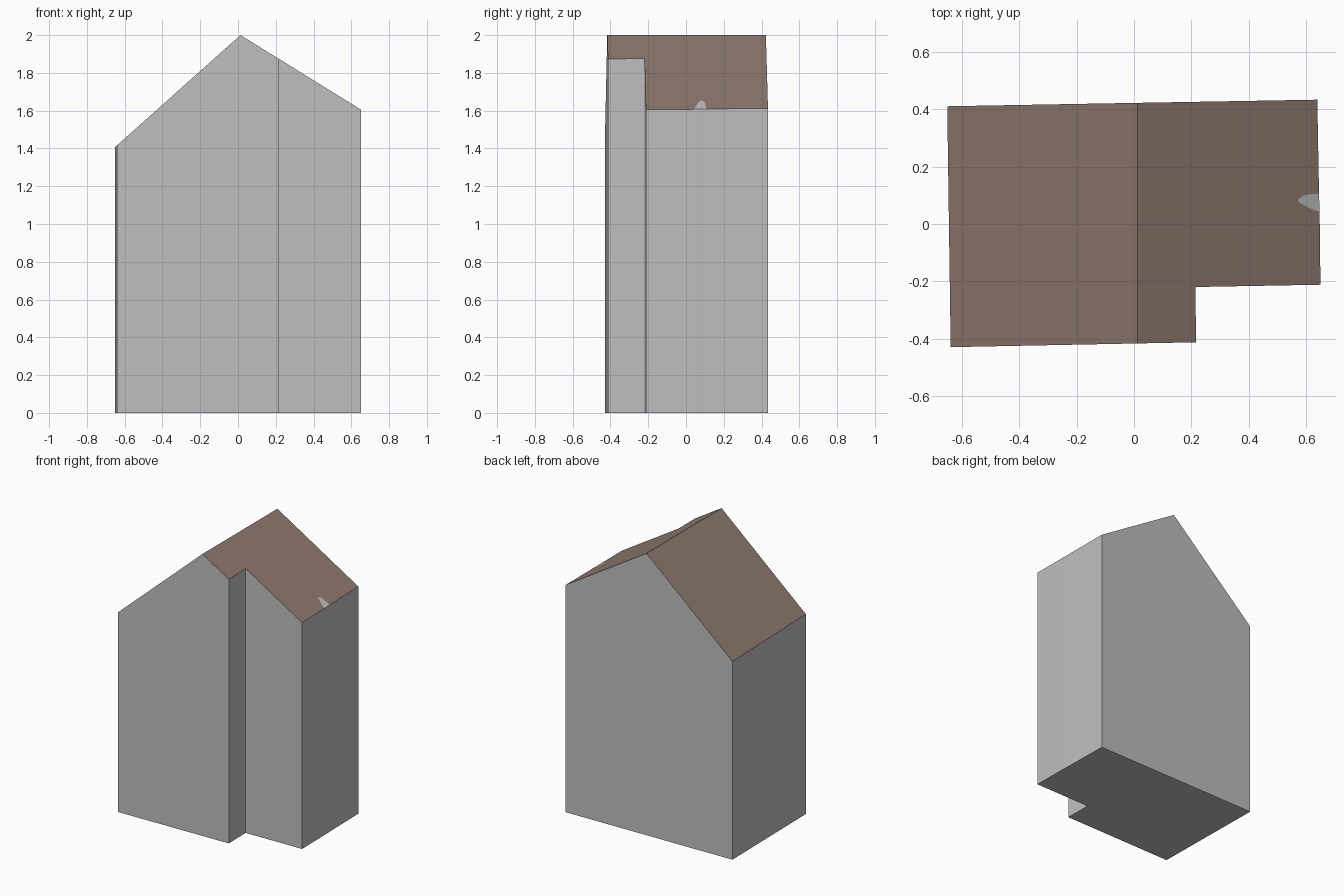
import bpy, bmesh

if "Cube" in bpy.data.objects:
    bpy.data.objects.remove(bpy.data.objects["Cube"])

RIDGE_X, RIDGE_Z = 0.013, 2.0


def roof_z(x):
    # two slopes of different pitch meeting at the ridge
    return RIDGE_Z - (0.618 * (x - RIDGE_X) if x > RIDGE_X else 0.893 * (RIDGE_X - x))


def material(name, color):
    m = bpy.data.materials.new(name)
    m.diffuse_color = (*color, 1)
    m.use_nodes = True
    m.node_tree.nodes["Principled BSDF"].inputs["Base Color"].default_value = m.diffuse_color
    return m


def build(name, faces, mats, indices=None):
    bm = bmesh.new()
    for i, pts in enumerate(faces):
        f = bm.faces.new([bm.verts.new(p) for p in pts])
        f.material_index = indices[i] if indices else 0
    bmesh.ops.remove_doubles(bm, verts=bm.verts, dist=0.0005)
    me = bpy.data.meshes.new(name)
    bm.to_mesh(me)
    bm.free()
    for m in mats:
        me.materials.append(m)
    ob = bpy.data.objects.new(name, me)
    bpy.context.collection.objects.link(ob)
    return ob


wall_grey = material("wall grey", (0.52, 0.52, 0.52))
roof_brown = material("roof brown", (0.275, 0.195, 0.16))

# Footprint, counter-clockwise, with ridge ends and the eave patch
ridge_f, ridge_b = (RIDGE_X, -0.417), (RIDGE_X, 0.423)
back_left, front_left = (-0.652, 0.411), (-0.64, -0.43)
patch = [(0.648, 0.043), (0.625, 0.05), (0.6, 0.062), (0.58, 0.072), (0.572, 0.082),
         (0.58, 0.092), (0.595, 0.1), (0.62, 0.104), (0.646, 0.106)]
right_front = [(0.217, -0.413), (0.214, -0.22), (0.651, -0.212)]
back_right = (0.64, 0.434)
outline = [front_left, ridge_f, *right_front, patch[0], patch[-1],
           back_right, ridge_b, back_left]

# Walls and floor
walls = [[(x, y, 0) for x, y in reversed(outline)]]
for a, b in zip(outline, outline[1:] + outline[:1]):
    walls.append([(*a, 0), (*b, 0), (*b, roof_z(b[0])), (*a, roof_z(a[0]))])
build("walls", walls, [wall_grey])

# Roof slopes with a small bare patch at the right eave
slopes = [[front_left, ridge_f, ridge_b, back_left],
          [ridge_f, *right_front, *patch, back_right, ridge_b],
          patch]
build("roof", [[(x, y, roof_z(x)) for x, y in s] for s in slopes],
      [roof_brown, wall_grey], [0, 0, 1])
